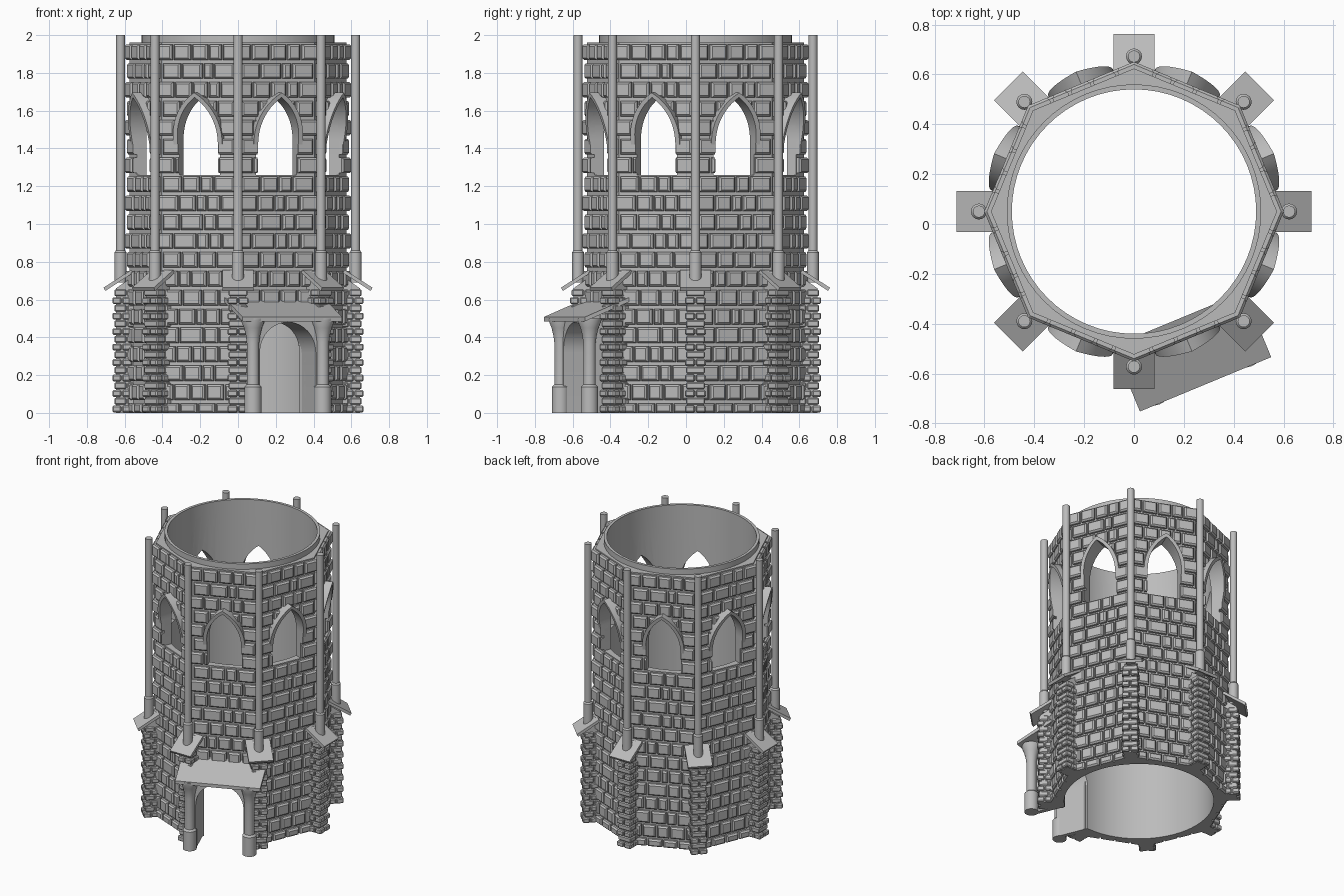
import bpy, bmesh, math, random
from mathutils import Matrix

random.seed(4)
if "Cube" in bpy.data.objects:
    bpy.data.objects.remove(bpy.data.objects["Cube"], do_unlink=True)

CENTRE = (0, 0.05, 0)
STEP = math.pi / 4
MITRE = math.tan(STEP / 2)
CORE, FACE = 0.53, 0.555          # wall apothem behind and in front of the blocks
SILL, DOOR = 1.26, 6              # window sill height, index of the door side
WALLS = [(k + 0.5) * STEP for k in range(8)]
CORNERS = [k * STEP for k in range(8)]

stone = bpy.data.materials.new("grey_stone")
stone.use_nodes = True
stone.diffuse_color = (0.5, 0.5, 0.5, 1)
stone.node_tree.nodes["Principled BSDF"].inputs["Base Color"].default_value = (0.5, 0.5, 0.5, 1)
made = []


def place(name, mesh, angle=0.0):
    ob = bpy.data.objects.new(name, mesh)
    bpy.context.scene.collection.objects.link(ob)
    ob.location, ob.rotation_euler.z = CENTRE, angle
    made.append(ob)
    return ob


def to_mesh(name, bm):
    bmesh.ops.recalc_face_normals(bm, faces=bm.faces[:])
    mesh = bpy.data.meshes.new(name)
    bm.to_mesh(mesh)
    bm.free()
    mesh.materials.append(stone)
    return mesh


def skin(bm, loops, cyclic=False):
    """Join equal point loops with quads, closing the ends or the cycle."""
    rings = [[bm.verts.new(p) for p in loop] for loop in loops]
    pairs = list(zip(rings, rings[1:]))
    if cyclic:
        pairs.append((rings[-1], rings[0]))
    else:
        bm.faces.new(rings[0])
        bm.faces.new(rings[-1])
    for a, b in pairs:
        for i in range(len(a)):
            j = (i + 1) % len(a)
            bm.faces.new((a[i], a[j], b[j], b[i]))
    return [v for r in rings for v in r]


def prism_out(bm, pts, n0, n1):
    """Extrude a (side, height) outline outward."""
    return skin(bm, [[(n, t, z) for t, z in pts] for n in (n0, n1)])


def prism_side(bm, pts, half):
    """Extrude an (outward, height) outline sideways."""
    return skin(bm, [[(n, t, z) for n, z in pts] for t in (-half, half)])


def lathe(bm, profile, segs, x=0.0, y=0.0, cyclic=False):
    ang = [2 * math.pi * i / segs for i in range(segs)]
    skin(bm, [[(x + r * math.cos(a), y + r * math.sin(a), z) for a in ang] for r, z in profile], cyclic)


def arch(w, bottom, spring, rise, steps=10):
    """Two-centred arch outline, from the lower right over the top to the lower left."""
    r = (rise * rise + w * w) / (2 * w)
    end = math.asin(min(1, rise / r))
    right = [(w - r + r * math.cos(end * i / steps), spring + r * math.sin(end * i / steps))
             for i in range(steps)]
    left = [(-t, z) for t, z in reversed(right)]
    return [(w, bottom)] + right + [(0, spring + rise)] + left + [(-w, bottom)]


def cut(ob, cutter):
    mod = ob.modifiers.new("cut", 'BOOLEAN')
    mod.operation, mod.solver, mod.object = 'DIFFERENCE', 'EXACT', cutter
    bpy.context.view_layer.update()
    dg = bpy.context.evaluated_depsgraph_get()
    mesh = bpy.data.meshes.new_from_object(ob.evaluated_get(dg))
    ob.modifiers.clear()
    ob.data = mesh


def make_cutter(name, items):
    bm = bmesh.new()
    for pts, angle in items:
        verts = prism_out(bm, pts, 0.42, 0.9)
        bmesh.ops.rotate(bm, verts=verts, cent=(0, 0, 0), matrix=Matrix.Rotation(angle, 3, 'Z'))
    ob = place(name, to_mesh(name, bm))
    ob.hide_render = True
    return ob


window = arch(0.115, SILL, 1.45, 0.22)
door = arch(0.16, -0.05, 0.32, 0.16)

# Tower core: octagon outside, round inside, with windows and door cut through
bm = bmesh.new()
loops = []
for flat, z in ((True, 0), (True, 1.96), (False, 1.96), (False, 0)):
    loop = []
    for i in range(64):
        a = 2 * math.pi * i / 64
        r = CORE / math.cos(a % STEP - STEP / 2) if flat else 0.49
        loop.append((r * math.cos(a), r * math.sin(a), z))
    loops.append(loop)
skin(bm, loops, cyclic=True)
core = place("tower_core", to_mesh("tower_core", bm))
cutter = make_cutter("opening_cutter", [(window, a) for a in WALLS] + [(door, WALLS[DOOR])])
cut(core, cutter)
made.remove(cutter)
bpy.data.objects.remove(cutter)

# Raised round rim
bm = bmesh.new()
lathe(bm, [(0.49, 1.9), (0.51, 1.9), (0.51, 2.0), (0.49, 2.0)], 64, cyclic=True)
place("top_rim", to_mesh("top_rim", bm))


# Stone blocks of one wall side, with chamfered fronts
def block(bm, lo, hi, z0, z1):
    loops = []
    for n, inset in ((CORE - 0.01, 0), (FACE - 0.01, 0), (FACE, 0.01)):
        edge = n * MITRE
        a = -edge if lo is None else lo + inset
        b = edge if hi is None else hi - inset
        loops.append([(n, a, z0 + inset), (n, b, z0 + inset), (n, b, z1 - inset), (n, a, z1 - inset)])
    skin(bm, loops)


bm = bmesh.new()
for row in range(20):
    top = 0.06 + 0.1 * row
    bottom = max(0, top - 0.1)
    joints = (-0.13, -0.03, 0.045, 0.13) if row % 2 else (-0.1, 0.01, 0.1)
    joints = [j + random.uniform(-0.02, 0.02) for j in joints]
    ends = (None, None) if row % 2 else (-0.205, 0.205)
    los = [ends[0]] + [j + 0.006 for j in joints]
    his = [j - 0.006 for j in joints] + [ends[1]]
    for lo, hi in zip(los, his):
        block(bm, lo, hi, bottom + (0.009 if row else 0), top - 0.009)
plain = to_mesh("wall_blocks", bm)
walls = [place("wall_blocks", plain)]
cutter = make_cutter("block_cutter", [(window, 0)])
cut(walls[0], cutter)
walls += [place("wall_blocks", walls[0].data) for _ in range(7)]
door_cutter = make_cutter("door_cutter", [(door, 0)])
cut(walls[DOOR], door_cutter)
for c in (cutter, door_cutter):
    made.remove(c)
    bpy.data.objects.remove(c)
for ob, a in zip(walls, WALLS):
    ob.rotation_euler.z = a

# Window hoods that lean outward towards the point
bm = bmesh.new()
prism_out(bm, arch(0.14, 1.42, 1.45, 0.245) + arch(0.115, 1.42, 1.45, 0.22)[::-1], 0.5, FACE)
for v in bm.verts:
    if v.co.x > CORE:
        v.co.x += 0.19 * (v.co.z - 1.42)
hood = to_mesh("window_hood", bm)

# Corner buttress with staggered bricks
bm = bmesh.new()
prism_side(bm, [(0.5, 0), (0.645, 0), (0.645, 0.66), (0.56, 0.72), (0.5, 0.72)], 0.042)
buttress = to_mesh("buttress_core", bm)
bm = bmesh.new()
for row in range(16):
    z0, z1 = 0.041 * row + 0.003, 0.041 * row + 0.038
    if row % 2:
        bricks = [(0.54, 0.585, -0.05, 0.05), (0.591, 0.655, -0.05, 0.05)]
    else:
        bricks = [(0.56, 0.612, -0.055, 0.055), (0.618, 0.665, -0.055, -0.003), (0.618, 0.665, 0.003, 0.055)]
    for n0, n1, t0, t1 in bricks:
        prism_out(bm, [(t0, z0), (t1, z0), (t1, z1), (t0, z1)], n0, n1)
bmesh.ops.recalc_face_normals(bm, faces=bm.faces[:])
bmesh.ops.bevel(bm, geom=bm.edges[:], offset=0.006, segments=1, affect='EDGES')
bricks = to_mesh("buttress_bricks", bm)

# Sloping buttress cap and the slim column standing on it
bm = bmesh.new()
prism_side(bm, [(0.555, 0.742), (0.565, 0.757), (0.712, 0.663), (0.702, 0.646)], 0.082)
cap = to_mesh("buttress_cap", bm)
bm = bmesh.new()
lathe(bm, [(0.032, 0.69), (0.032, 0.85), (0.024, 0.86), (0.024, 2.0)], 16, x=0.622)
column = to_mesh("corner_column", bm)

for a in WALLS:
    place("window_hood", hood, a)
for a in CORNERS:
    for mesh in (buttress, bricks, cap, column):
        place(mesh.name, mesh, a)

# Porch: arched passage, two flared columns and a sloping roof
bm = bmesh.new()
outer = [(0.19, 0), (0.19, 0.5), (-0.19, 0.5), (-0.19, 0)]
prism_out(bm, outer + arch(0.16, 0, 0.32, 0.16)[::-1], CORE, 0.69)
for v in bm.verts:
    if v.co.z > 0.49:
        v.co.z = 0.515 - 0.41 * (v.co.x - 0.69)
place("porch_passage", to_mesh("porch_passage", bm), WALLS[DOOR])

for side in (-1, 1):
    bm = bmesh.new()
    lathe(bm, [(0.046, 0), (0.046, 0.138), (0.033, 0.15), (0.033, 0.37), (0.038, 0.41),
               (0.048, 0.45), (0.064, 0.49), (0.064, 0.5)], 20, x=0.69, y=0.2 * side)
    place("porch_column", to_mesh("porch_column", bm), WALLS[DOOR])

bm = bmesh.new()
prism_side(bm, [(0.75, 0.485), (0.75, 0.508), (0.466, 0.624), (0.466, 0.601)], 0.285)
place("porch_roof", to_mesh("porch_roof", bm), WALLS[DOOR])

# Smooth the round parts, keep the stone edges sharp
bpy.ops.object.select_all(action='DESELECT')
for ob in made:
    ob.select_set(True)
bpy.context.view_layer.objects.active = core
bpy.ops.object.shade_smooth_by_angle(angle=math.radians(30))
